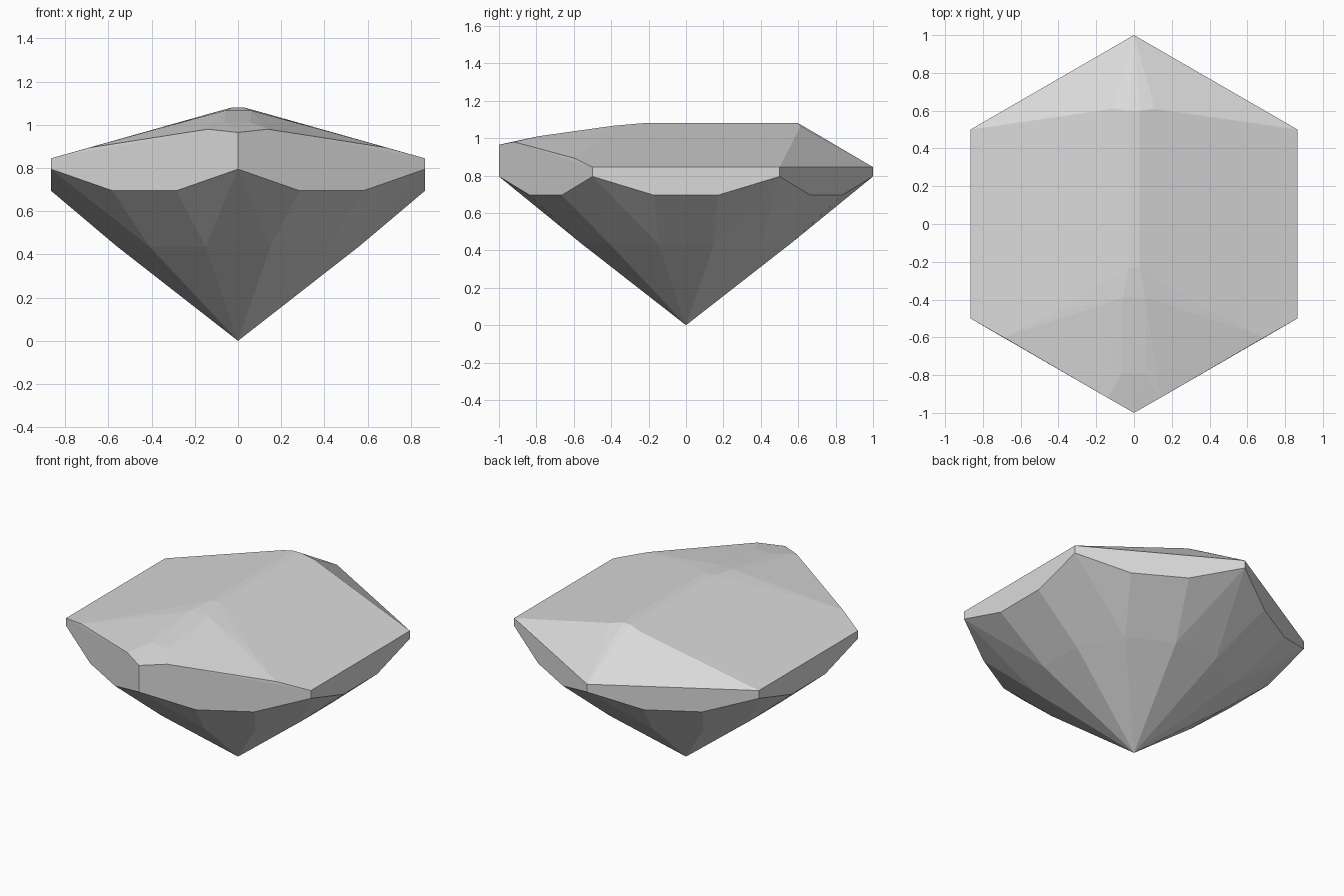
import bpy
import bmesh
from math import sin, cos, radians
from mathutils import Vector

cube = bpy.data.objects.get("Cube")
if cube:
    bpy.data.objects.remove(cube, do_unlink=True)

grey = bpy.data.materials.new("pale grey stone")
grey.use_nodes = True
color = (0.7, 0.7, 0.7, 1)
grey.diffuse_color = color
grey.node_tree.nodes["Principled BSDF"].inputs["Base Color"].default_value = color


def polar(radius, degrees, z):
    a = radians(degrees)
    return Vector((radius * cos(a), radius * sin(a), z))


# Pointed foot
points = [Vector((0, 0, 0))]

# Hexagonal girdle: scalloped lower edge and plain upper corners
for i in range(6):
    low = polar(1, 30 + 60 * i, 0.795)
    nxt = polar(1, 90 + 60 * i, 0.795)
    points.append(low)
    for t in (0.33, 0.67):
        p = low.lerp(nxt, t)
        p.z = 0.695
        points.append(p)
    top = low.copy()
    top.z = 0.965 if i == 4 else 0.845
    points.append(top)

# Ring of facet corners on the underside
points += [polar(0.58, 15 + 30 * i, 0.437) for i in range(12)]

# Crown ridge, back hip and front hip, mirrored across x
crown = [
    (0.03, 0.60, 1.08), (0.03, -0.23, 1.08),
    (0.11, 0.61, 1.058),
    (0.06, -0.39, 1.066), (0.40, -0.46, 0.976),
    (0.69, -0.60, 0.894), (0.06, -0.79, 1.01),
    (0.14, -0.92, 0.98),
]
for x, y, z in crown:
    points += [Vector((x, y, z)), Vector((-x, y, z))]

# Facets wrapped tightly around the corners
bm = bmesh.new()
for p in points:
    bm.verts.new(p)
hull = bmesh.ops.convex_hull(bm, input=list(bm.verts))
loose = [v for v in bm.verts if not v.link_faces]
bmesh.ops.delete(bm, geom=loose, context="VERTS")
bmesh.ops.dissolve_limit(bm, angle_limit=radians(0.5),
                         verts=list(bm.verts), edges=list(bm.edges))
bmesh.ops.recalc_face_normals(bm, faces=list(bm.faces))

mesh = bpy.data.meshes.new("faceted_stone")
bm.to_mesh(mesh)
bm.free()
mesh.materials.append(grey)
stone = bpy.data.objects.new("faceted_stone", mesh)
bpy.context.collection.objects.link(stone)
